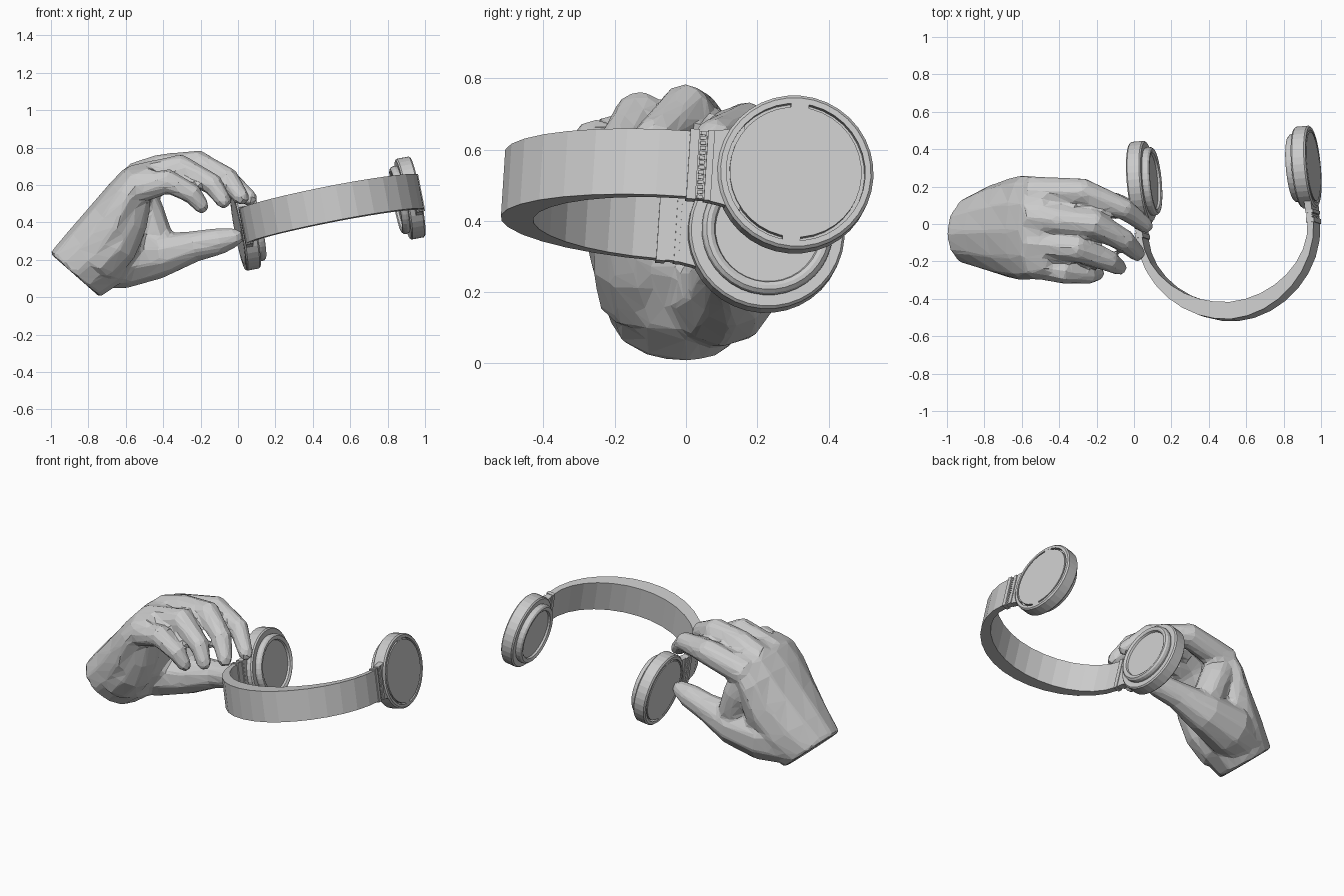
import bpy, bmesh, math
from mathutils import Vector, Matrix

cube = bpy.data.objects.get("Cube")
if cube:
    bpy.data.objects.remove(cube, do_unlink=True)

grey = bpy.data.materials.new("clay grey")
grey.use_nodes = True
grey.diffuse_color = (0.6, 0.6, 0.6, 1)
grey.node_tree.nodes["Principled BSDF"].inputs["Base Color"].default_value = (0.6, 0.6, 0.6, 1)

# Tilted frame of the headphones: x across the cups, z along the band width
ax = Vector((0.978, 0.09, 0.185)).normalized()
az = ax.cross(Vector((-0.08, 0.99, -0.08))).normalized()
ay = az.cross(ax)
FRAME = Matrix((ax, ay, az)).transposed().to_4x4()
FRAME.translation = (0.48, 0.264, 0.447)


def finish(name, bm, matrix=Matrix()):
    bmesh.ops.recalc_face_normals(bm, faces=bm.faces)
    mesh = bpy.data.meshes.new(name)
    bm.to_mesh(mesh)
    bm.free()
    mesh.materials.append(grey)
    obj = bpy.data.objects.new(name, mesh)
    obj.matrix_world = matrix
    bpy.context.collection.objects.link(obj)
    return obj


def bridge(bm, rings):
    """Join rings of points with quads and cap both ends."""
    loops = [[bm.verts.new(p) for p in ring] for ring in rings]
    n = len(loops[0])
    for a, b in zip(loops, loops[1:]):
        for i in range(n):
            j = (i + 1) % n
            bm.faces.new((a[i], a[j], b[j], b[i]))
    bm.faces.new(loops[0])
    bm.faces.new(loops[-1])


def box(bm, low, high):
    low, high = Vector(low), Vector(high)
    m = Matrix.Translation((low + high) / 2) @ Matrix.Diagonal((*(high - low), 1))
    bmesh.ops.create_cube(bm, size=1, matrix=m)


def lathe(bm, profile, side, steps=36):
    """Turn (x, radius) points around the cup axis."""
    rings = []
    for x, r in profile:
        angles = [2 * math.pi * i / steps for i in range(steps)]
        rings.append([(side * x, r * math.cos(a), r * math.sin(a)) for a in angles])
    bridge(bm, rings)


# Ear cups, pads and hinges, one set per side
SHELL = [(0.465, 0.186), (0.465, 0.196), (0.49, 0.196), (0.49, 0.212), (0.482, 0.22),
         (0.418, 0.22), (0.41, 0.213), (0.41, 0.16)]
PAD = [(0.412, 0.181), (0.396, 0.185), (0.381, 0.182), (0.372, 0.173), (0.371, 0.162),
       (0.377, 0.151), (0.389, 0.147)]
for side, label in ((1, "left"), (-1, "right")):
    bm = bmesh.new()
    lathe(bm, SHELL, side)
    finish(label + "_cup_shell", bm, FRAME)

    bm = bmesh.new()
    lathe(bm, [(0.49, 0.186), (0.45, 0.186)], side)
    for end in (-1, 1):
        box(bm, (side * 0.46, -0.025, end * 0.191 - 0.008), (side * 0.4895, 0.025, end * 0.191 + 0.008))
    finish(label + "_cup_cover", bm, FRAME)

    bm = bmesh.new()
    lathe(bm, PAD, side)
    finish(label + "_ear_pad", bm, FRAME)

    bm = bmesh.new()
    box(bm, (side * 0.446, -0.303, -0.1), (side * 0.489, -0.277, 0.1))
    box(bm, (side * 0.45, -0.285, -0.097), (side * 0.479, -0.225, 0.097))
    box(bm, (side * 0.446, -0.253, -0.1), (side * 0.487, -0.234, 0.1))
    for i in range(14):
        z = -0.091 + i * 0.014
        box(bm, (side * 0.46, -0.273, z - 0.005), (side * 0.484, -0.257, z + 0.005))
    finish(label + "_hinge", bm, FRAME)

    bm = bmesh.new()
    bridge(bm, [[(side * x, y, z) for x, z in ((0.445, -h), (0.482, -h), (0.482, h), (0.445, h))]
                for y, h in ((-0.24, 0.1), (-0.2, 0.107), (-0.15, 0.12))])
    finish(label + "_cup_link", bm, FRAME)


def arc(t, rx, ry):
    """Slightly pointed half ellipse for the headband."""
    c, s = math.cos(t), math.sin(t)
    k = 1.04
    return (math.copysign(abs(c) ** k, c) * rx, -0.3 - abs(s) ** k * ry)


# Headband, thickest at its crown
bm = bmesh.new()
rings = []
for i in range(17):
    t = math.pi * i / 16
    (ox, oy), (ix, iy) = arc(t, 0.485, 0.482), arc(t, 0.452, 0.39)
    rings.append([(ox, oy, -0.094), (ox, oy, 0.094), (ix, iy, 0.094), (ix, iy, -0.094)])
bridge(bm, rings)
finish("headband", bm, FRAME)

# Hand: overlapping lofts for palm, fingers and thumb, fused and faceted
hand = bmesh.new()


def ring(center, u, v, sides=12):
    return [center + u * math.cos(a) + v * math.sin(a)
            for a in (2 * math.pi * i / sides for i in range(sides))]


def palm(sections):
    n = Vector((0.75, 0.12, -0.66))
    bridge(hand, [ring(Vector(c), n * thick, Vector((0, width, 0))) for c, thick, width in sections])


def digit(points, radii):
    """Tapered tube through the joints with a rounded tip."""
    pts = [Vector(p) for p in points]
    tip = (pts[-1] - pts[-2]).normalized()
    pts.append(pts[-1] + tip * radii[-1] * 0.7)
    sizes = list(radii) + [radii[-1] * 0.55]
    rings = []
    for i, (p, r) in enumerate(zip(pts, sizes)):
        d = (pts[min(i + 1, len(pts) - 1)] - pts[max(i - 1, 0)]).normalized()
        v = (Vector((0, 1, 0)) - d * d.y).normalized()
        rings.append(ring(p, d.cross(v) * r, v * r, 10))
    bridge(hand, rings)


palm([((-0.872, -0.03, 0.118), 0.18, 0.185),
      ((-0.76, -0.02, 0.22), 0.2, 0.232),
      ((-0.655, -0.02, 0.37), 0.18, 0.27),
      ((-0.59, -0.02, 0.525), 0.128, 0.285),
      ((-0.53, -0.02, 0.62), 0.105, 0.275),
      ((-0.44, -0.02, 0.665), 0.08, 0.25)])
# index, middle, ring, little finger
digit([(-0.56, 0.17, 0.59), (-0.27, 0.17, 0.66), (-0.05, 0.08, 0.63), (0.065, -0.01, 0.525)],
      (0.088, 0.077, 0.06, 0.045))
digit([(-0.56, 0.04, 0.63), (-0.4, 0.02, 0.685), (-0.21, 0.0, 0.71), (-0.05, -0.09, 0.63), (0.02, -0.16, 0.53)],
      (0.088, 0.084, 0.077, 0.062, 0.045))
digit([(-0.56, -0.1, 0.62), (-0.3, -0.13, 0.69), (-0.13, -0.2, 0.6), (-0.075, -0.235, 0.51)],
      (0.088, 0.077, 0.058, 0.043))
digit([(-0.56, -0.21, 0.57), (-0.37, -0.255, 0.62), (-0.24, -0.27, 0.55), (-0.19, -0.262, 0.48)],
      (0.08, 0.068, 0.054, 0.041))
# thumb, its fleshy base, and the web up to the index finger
digit([(-0.8, 0.05, 0.17), (-0.62, 0.1, 0.2), (-0.42, 0.125, 0.222), (-0.23, 0.115, 0.272),
       (-0.09, 0.095, 0.302), (-0.01, 0.08, 0.322)],
      (0.13, 0.155, 0.122, 0.083, 0.072, 0.05))
digit([(-0.54, 0.14, 0.56), (-0.49, 0.15, 0.45), (-0.45, 0.14, 0.34), (-0.41, 0.125, 0.25)],
      (0.1, 0.1, 0.095, 0.09))
# heel of the palm on the little finger side
digit([(-0.76, -0.1, 0.2), (-0.66, -0.13, 0.3), (-0.59, -0.15, 0.42), (-0.55, -0.17, 0.53)],
      (0.15, 0.14, 0.115, 0.09))

hand_obj = finish("hand", hand)
fuse = hand_obj.modifiers.new("fuse", "REMESH")
fuse.mode = "VOXEL"
fuse.voxel_size = 0.014
soften = hand_obj.modifiers.new("soften", "SMOOTH")
soften.factor = 0.5
soften.iterations = 6
facet = hand_obj.modifiers.new("facet", "DECIMATE")
facet.ratio = 0.06
